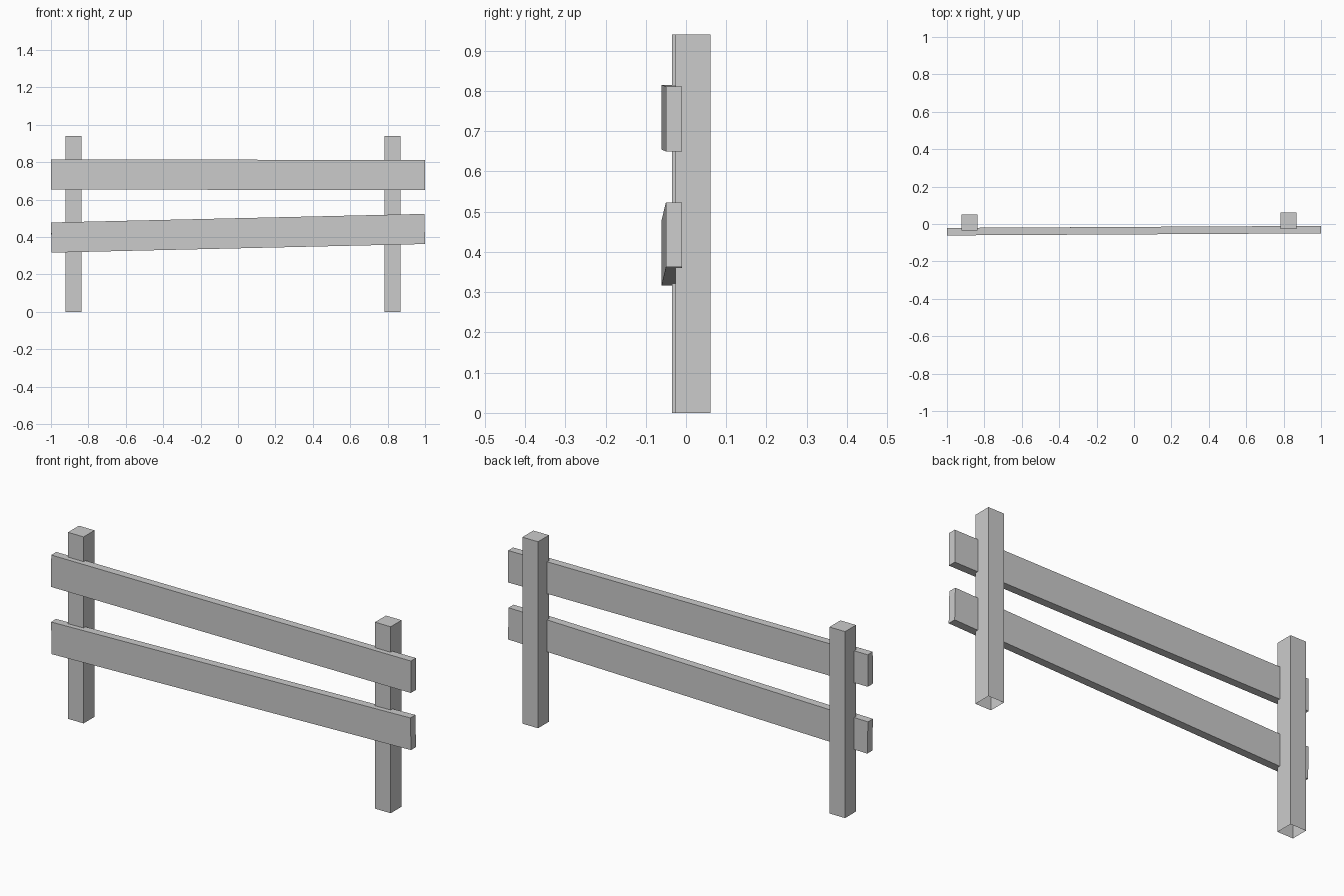
import bpy, bmesh
from math import atan2
from mathutils import Matrix, Vector

if "Cube" in bpy.data.objects:
    bpy.data.objects.remove(bpy.data.objects["Cube"])


def box(name, center, size, rot=None, open_bottom=False):
    bm = bmesh.new()
    bmesh.ops.create_cube(bm, size=1.0)
    bmesh.ops.scale(bm, vec=size, verts=bm.verts)
    if open_bottom:
        under = [f for f in bm.faces if f.normal.z < -0.5]
        bmesh.ops.delete(bm, geom=under, context='FACES_ONLY')
    mesh = bpy.data.meshes.new(name)
    bm.to_mesh(mesh)
    bm.free()
    obj = bpy.data.objects.new(name, mesh)
    bpy.context.collection.objects.link(obj)
    obj.matrix_world = Matrix.Translation(center) @ (rot or Matrix()) 
    return obj


def rail(name, left, right):
    # Plank whose long axis runs between the two end centres
    a, b = Vector(left), Vector(right)
    d = b - a
    yaw = Matrix.Rotation(atan2(d.y, d.x), 4, 'Z')
    pitch = Matrix.Rotation(-atan2(d.z, d.x), 4, 'Y')
    return box(name, (a + b) / 2, (d.length, 0.04, 0.161), yaw @ pitch)


# Square posts, hollow underneath
POST, HEIGHT = 0.087, 0.94
for name, x, y in (("left_post", -0.88, 0.0085), ("right_post", 0.826, 0.0175)):
    box(name, (x, y, HEIGHT / 2), (POST, POST, HEIGHT), open_bottom=True)

# Slightly crooked rails across the front
rail("upper_rail", (-0.999, -0.041, 0.735), (0.999, -0.03, 0.7305))
rail("lower_rail", (-0.998, -0.041, 0.397), (0.998, -0.03, 0.443))
